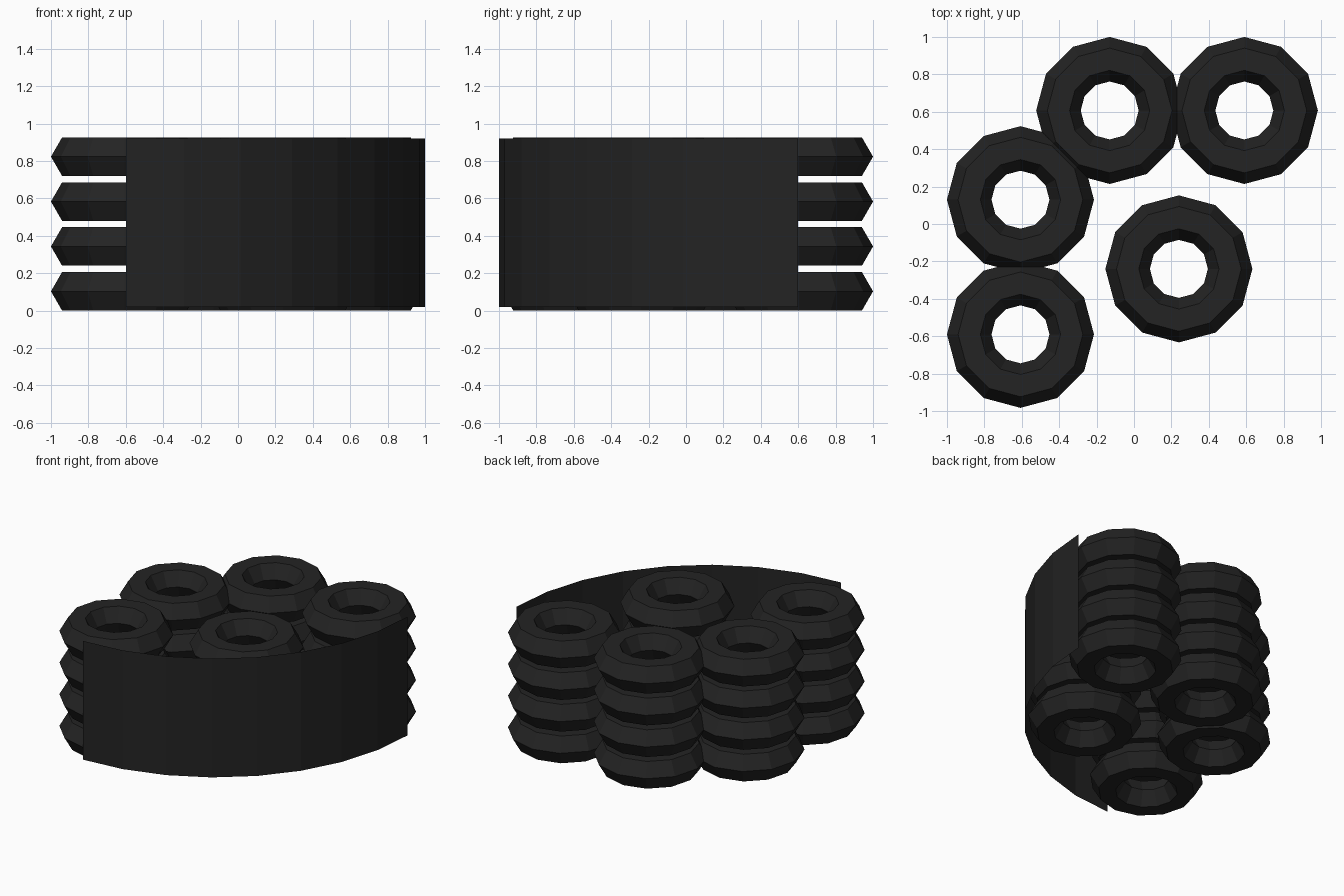
import bpy, bmesh, math

if "Cube" in bpy.data.objects:
    bpy.data.objects.remove(bpy.data.objects["Cube"])

rubber = bpy.data.materials.new("black rubber")
rubber.diffuse_color = (0.017, 0.017, 0.017, 1)
rubber.use_nodes = True
rubber.node_tree.nodes["Principled BSDF"].inputs["Base Color"].default_value = rubber.diffuse_color

# Tyre: twelve-sided ring with a hexagonal section
MAJOR, MINOR = 0.274, 0.119
HALF = MINOR * math.sin(math.pi / 3)
PITCH = 0.24


def tyre(name, x, y, z):
    bpy.ops.mesh.primitive_torus_add(
        major_segments=12, minor_segments=6,
        major_radius=MAJOR, minor_radius=MINOR, location=(x, y, z))
    ob = bpy.context.object
    ob.name = name
    ob.data.materials.append(rubber)
    for p in ob.data.polygons:
        p.use_smooth = False


# Five stacks of four tyres
stacks = [(-0.607, 0.13), (-0.607, -0.59), (-0.13, 0.607), (0.59, 0.607), (0.24, -0.24)]
for s, (x, y) in enumerate(stacks):
    for k in range(4):
        tyre(f"tyre_{s + 1}_{k + 1}", x, y, HALF + k * PITCH)

# Curved belt: thin quarter-circle sheet wrapped round the outer side
bm = bmesh.new()
SEGMENTS, RADIUS = 8, 1.6
previous = None
for i in range(SEGMENTS + 1):
    a = -math.pi / 2 + i * math.pi / 2 / SEGMENTS
    x, y = -0.6 + RADIUS * math.cos(a), 0.6 + RADIUS * math.sin(a)
    pair = bm.verts.new((x, y, 0.02)), bm.verts.new((x, y, 0.92))
    if previous:
        bm.faces.new((previous[0], pair[0], pair[1], previous[1]))
    previous = pair
mesh = bpy.data.meshes.new("belt")
bm.to_mesh(mesh)
bm.free()
mesh.materials.append(rubber)
belt = bpy.data.objects.new("belt", mesh)
bpy.context.collection.objects.link(belt)
